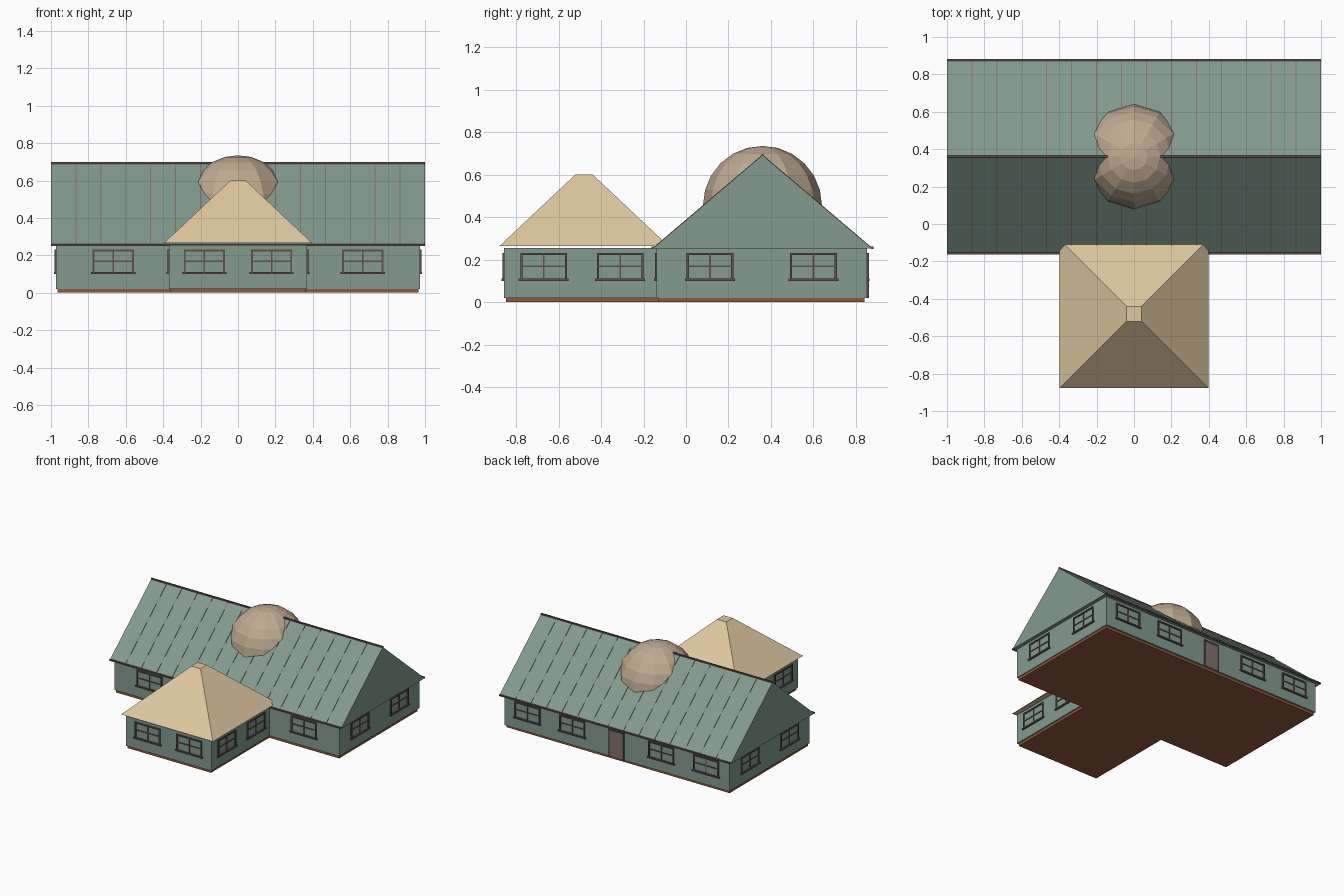
import bpy, bmesh, math
from mathutils import Matrix, Vector

if "Cube" in bpy.data.objects:
    bpy.data.objects.remove(bpy.data.objects["Cube"])


def lin(c):
    c /= 255
    return c / 12.92 if c <= 0.04045 else ((c + 0.055) / 1.055) ** 2.4


def material(name, r, g, b):
    m = bpy.data.materials.new(name)
    m.diffuse_color = (lin(r), lin(g), lin(b), 1)
    m.use_nodes = True
    m.node_tree.nodes["Principled BSDF"].inputs["Base Color"].default_value = m.diffuse_color
    return m


GREEN = material("sage green", 130, 155, 142)
TAN = material("tan roof", 224, 200, 160)
STONE = material("dome stone", 192, 170, 145)
BROWN = material("brown base", 150, 88, 58)
TRIM = material("window trim", 98, 80, 78)
SEAM = material("seam and door", 132, 112, 108)


def finish(name, bm, mat):
    bmesh.ops.recalc_face_normals(bm, faces=bm.faces)
    me = bpy.data.meshes.new(name)
    bm.to_mesh(me)
    bm.free()
    me.materials.append(mat)
    ob = bpy.data.objects.new(name, me)
    bpy.context.collection.objects.link(ob)
    return ob


def add_box(bm, lo, hi, mat=Matrix()):
    lo, hi = Vector(lo), Vector(hi)
    m = mat @ Matrix.Translation((lo + hi) / 2) @ Matrix.Diagonal((*(hi - lo), 1))
    bmesh.ops.create_cube(bm, size=1, matrix=m)


def boxes(name, mat, *pairs):
    bm = bmesh.new()
    for lo, hi in pairs:
        add_box(bm, lo, hi)
    return finish(name, bm, mat)


# Base slab and walls
boxes("base", BROWN, ((-.965, -.13, 0), (.965, .84, .02)), ((-.36, -.847, 0), (.36, -.13, .02)))
boxes("main_walls", GREEN, ((-.972, -.138, .02), (.972, .853, .252)))
boxes("wing_walls", GREEN, ((-.37, -.856, .02), (.37, -.13, .255)))

# Main gable roof: extruded triangle
RIDGE_Y, RIDGE_Z, EAVE_Z, HALF = .36, .692, .252, .517
bm = bmesh.new()
prof = [(RIDGE_Y - HALF, EAVE_Z), (RIDGE_Y + HALF, EAVE_Z), (RIDGE_Y, RIDGE_Z)]
f = bm.faces.new([bm.verts.new((-1, y, z)) for y, z in prof])
ext = bmesh.ops.extrude_face_region(bm, geom=[f])["geom"]
bmesh.ops.translate(bm, vec=(2, 0, 0), verts=[v for v in ext if isinstance(v, bmesh.types.BMVert)])
finish("main_roof", bm, GREEN)

# Eave strips and ridge cap
boxes("eave_trim", TRIM,
      *[((-1, RIDGE_Y + s * HALF - .005, .25), (1, RIDGE_Y + s * HALF + .005, .261)) for s in (-1, 1)])
boxes("ridge_cap", TRIM, ((-1, RIDGE_Y - .005, .687), (1, RIDGE_Y + .005, .698)))

# Roof seams at even spacing on both slopes
bm = bmesh.new()
slope = math.atan2(RIDGE_Z - EAVE_Z, HALF)
length = math.hypot(RIDGE_Z - EAVE_Z, HALF)
for s in (-1, 1):
    m = Matrix.Translation((0, RIDGE_Y + s * HALF / 2, (RIDGE_Z + EAVE_Z) / 2)) @ Matrix.Rotation(-s * slope, 4, 'X')
    for k in range(1, 15):
        x = -1 + k * 2 / 15
        add_box(bm, (x - .0025, -length / 2, -.002), (x + .0025, length / 2, .002), m)
finish("roof_seams", bm, SEAM)

# Wing roof: truncated pyramid
bm = bmesh.new()
bmesh.ops.create_cone(bm, cap_ends=True, segments=4, radius1=.397 * math.sqrt(2), radius2=.04 * math.sqrt(2),
                      depth=.336, matrix=Matrix.Translation((0, -.48, .433)) @ Matrix.Rotation(math.pi / 4, 4, 'Z'))
finish("wing_roof", bm, TAN)

# Low-poly dome on the ridge
bm = bmesh.new()
bmesh.ops.create_uvsphere(bm, u_segments=12, v_segments=12, radius=.28,
                          matrix=Matrix.Translation((0, RIDGE_Y, .455)))
finish("dome", bm, STONE)


def window(name, x, y, angle):
    """Frame, cross bars and sill; faces -y before turning by angle."""
    m = Matrix.Translation((x, y, .168)) @ Matrix.Rotation(math.radians(angle), 4, 'Z')
    bm = bmesh.new()
    w, h, t = .11, .063, .01
    for s in (-1, 1):
        add_box(bm, (s * (w - t / 2) - t / 2, -.008, -h), (s * (w - t / 2) + t / 2, .004, h), m)
    add_box(bm, (-w, -.008, h - t), (w, .004, h), m)
    add_box(bm, (-w - .008, -.012, -h - .005), (w + .008, .004, -h + .006), m)
    add_box(bm, (-.004, -.005, -h), (.004, .004, h), m)
    add_box(bm, (-w, -.005, -.004), (w, .004, .004), m)
    finish(name, bm, TRIM)


# Windows on every wall
for s in (-1, 1):
    side = "right" if s > 0 else "left"
    window(f"main_front_window_{side}", s * .667, -.138, 0)
    window(f"wing_front_window_{side}", s * .18, -.856, 0)
    for i, x in enumerate((.385, .772)):
        window(f"back_window_{side}_{i}", s * x, .853, 180)
    for i, y in enumerate((.113, .6)):
        window(f"main_side_window_{side}_{i}", s * .972, y, s * 90)
    for i, y in enumerate((-.67, -.31)):
        window(f"wing_side_window_{side}_{i}", s * .37, y, s * 90)

# Back door with frame
boxes("back_door", SEAM, ((-.055, .85, .02), (.055, .858, .222)))
boxes("door_frame", TRIM, ((-.065, .85, .02), (-.055, .862, .232)), ((.055, .85, .02), (.065, .862, .232)),
      ((-.065, .85, .222), (.065, .862, .232)))
